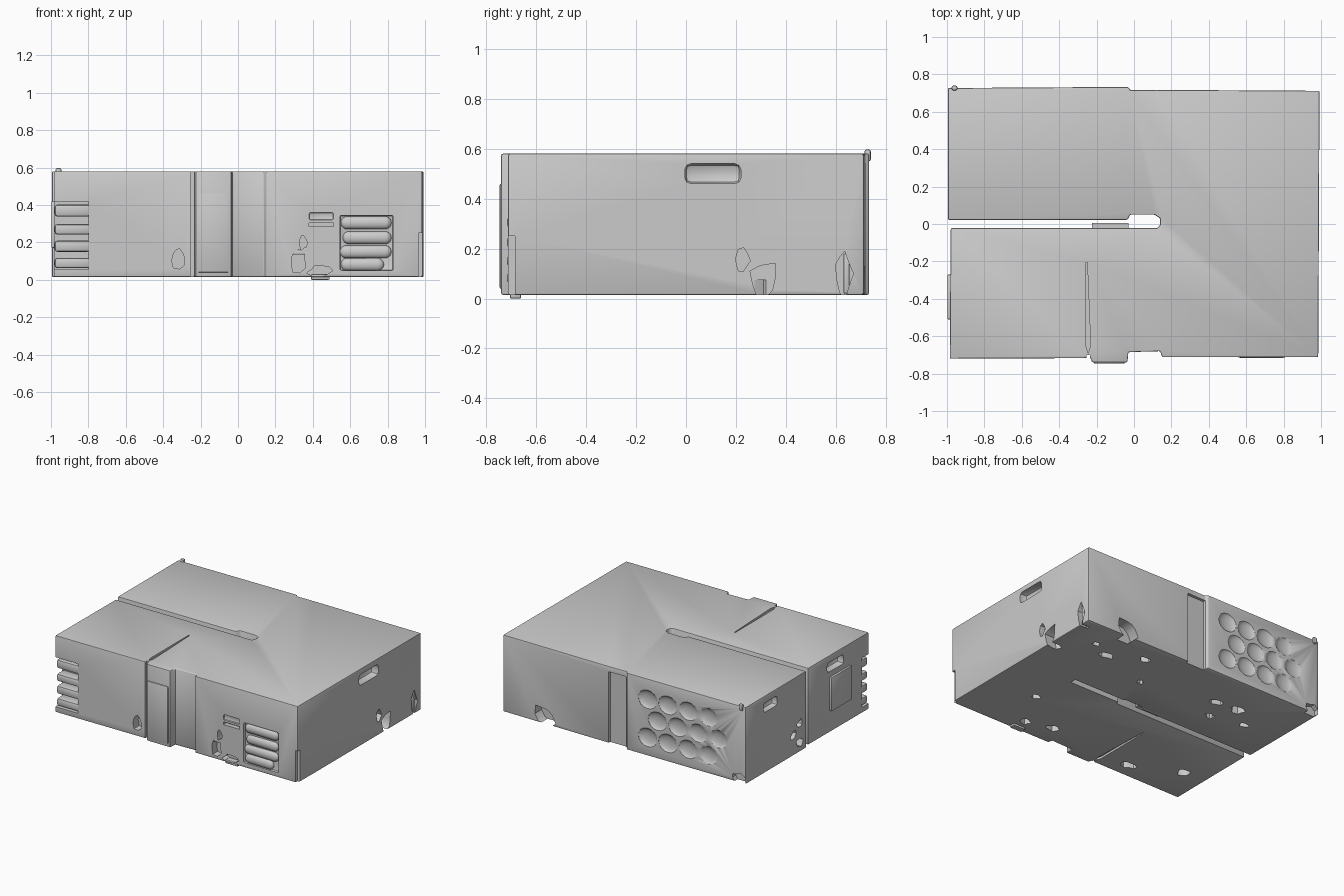
import bpy, bmesh, math, random
from mathutils import Matrix

if "Cube" in bpy.data.objects:
    bpy.data.objects.remove(bpy.data.objects["Cube"])

random.seed(4)
scene = bpy.context.scene
cutters = bpy.data.collections.new("cutters")
scene.collection.children.link(cutters)


def make_object(name, bm, coll=None):
    bmesh.ops.recalc_face_normals(bm, faces=bm.faces)
    me = bpy.data.meshes.new(name)
    bm.to_mesh(me)
    bm.free()
    ob = bpy.data.objects.new(name, me)
    (coll or scene.collection).objects.link(ob)
    ob.hide_render = coll is not None
    return ob


def extruded(name, pts, z0, z1, bevel=0, coll=None):
    bm = bmesh.new()
    face = bm.faces.new([bm.verts.new((x, y, z0)) for x, y in pts])
    ext = bmesh.ops.extrude_face_region(bm, geom=[face])
    for v in ext["geom"]:
        if isinstance(v, bmesh.types.BMVert):
            v.co.z = z1
    if bevel:
        bmesh.ops.bevel(bm, geom=bm.edges[:], offset=bevel, segments=2,
                        profile=0.5, affect='EDGES')
    return make_object(name, bm, coll)


def box(name, x, y, z, bevel=0, coll=None):
    pts = [(x[0], y[0]), (x[1], y[0]), (x[1], y[1]), (x[0], y[1])]
    return extruded(name, pts, z[0], z[1], bevel, coll)


def cut(x, y, z, bevel=0):
    return box("cutter", x, y, z, bevel, cutters)


def ragged_cut(centre, radius, axis, depth):
    # irregular broken hole sunk along the given axis
    bm = bmesh.new()
    n = 9
    ring = []
    for i in range(n):
        a = 2 * math.pi * i / n
        r = random.uniform(0.6, 1.15)
        u, w = radius[0] * r * math.cos(a), radius[1] * r * math.sin(a)
        off = {'x': (-depth, u, w), 'y': (u, -depth, w), 'z': (u, w, -depth)}[axis]
        ring.append(bm.verts.new([c + o for c, o in zip(centre, off)]))
    face = bm.faces.new(ring)
    k = 'xyz'.index(axis)
    for v in bmesh.ops.extrude_face_region(bm, geom=[face])["geom"]:
        if isinstance(v, bmesh.types.BMVert):
            v.co[k] += 2 * depth
    make_object("broken_hole_cutter", bm, cutters)


def capsule(name, x0, x1, y, z, r, ry):
    # horizontal rounded bar
    bm = bmesh.new()
    bmesh.ops.create_uvsphere(bm, u_segments=16, v_segments=10, radius=1)
    for v in bm.verts:
        c = v.co.copy()
        v.co = ((x0 + r if c.z < 0 else x1 - r) + c.z * r, y + c.x * ry, z + c.y * r)
    return make_object(name, bm)


# main slab outline: slotted from the left, stepped at front and back
outline = [(-0.985, -0.72), (-0.23, -0.717), (-0.225, -0.74), (-0.035, -0.74),
           (-0.03, -0.685), (0.14, -0.68), (0.15, -0.712), (0.985, -0.712),
           (0.992, 0.712), (0.12, 0.717), (-0.02, 0.715), (-0.03, 0.733),
           (-0.995, 0.727), (-0.995, 0.022), (-0.035, 0.022), (-0.02, 0.05),
           (0.11, 0.05), (0.14, 0.03), (0.14, -0.005), (0.125, -0.022),
           (-0.98, -0.022)]
body = extruded("main_body", outline, 0.015, 0.58, 0.007)

# handle pockets
cut((0.93, 1.1), (-0.005, 0.22), (0.46, 0.54), 0.025)
cut((-1.1, -0.95), (0.36, 0.52), (0.46, 0.53), 0.02)
cut((-1.1, -0.93), (-0.43, -0.24), (0.46, 0.53), 0.02)

# grooves on front, top and underside
cut((-0.255, -0.234), (-0.8, -0.70), (-0.1, 0.7))
for z in ((0.565, 0.7), (-0.1, 0.03)):
    extruded("groove_cutter", [(-0.257, -0.205), (-0.258, -0.65), (-0.245, -0.69),
                               (-0.232, -0.65), (-0.25, -0.205)], z[0], z[1], 0, cutters)

# back channel and underside channel
cut((-0.02, 0.13), (0.695, 0.8), (-0.1, 0.54))
cut((-0.04, 0.55), (0.0, 0.045), (-0.1, 0.09))

# notched corner with its bars left standing, grille recess and ledge slot
cut((-1.1, -0.80), (-0.85, -0.64), (0.055, 0.42))
cut((0.545, 0.83), (-0.8, -0.693), (0.05, 0.345), 0.01)
cut((0.38, 0.51), (-0.8, -0.68), (0.285, 0.305))
cut((0.38, 0.51), (-0.8, -0.70), (0.32, 0.36), 0.008)

# broken holes on the walls
for x, z, r, h in ((-0.32, 0.12, 0.045, 0.06), (0.32, 0.11, 0.05, 0.07),
                   (0.35, 0.2, 0.02, 0.045), (0.44, 0.05, 0.07, 0.035)):
    ragged_cut((x, -0.715, z), (r, h), 'y', 0.06)
cut((0.965, 1.1), (-0.8, -0.685), (-0.1, 0.25))
ragged_cut((0.99, 0.225, 0.15), (0.03, 0.05), 'x', 0.04)
ragged_cut((0.99, 0.31, 0.08), (0.06, 0.09), 'x', 0.08)
ragged_cut((0.99, 0.63, 0.1), (0.035, 0.11), 'x', 0.06)
ragged_cut((0.65, 0.715, 0.07), (0.09, 0.09), 'y', 0.08)
ragged_cut((-0.93, 0.73, 0.04), (0.06, 0.05), 'y', 0.04)
for y, z in ((0.1, 0.08), (0.17, 0.16), (0.1, 0.22)):
    ragged_cut((-0.99, y, z), (0.04, 0.035), 'x', 0.06)

# broken holes on the underside
for x, y, r in ((0.6, 0.43, 0.06), (0.93, 0.3, 0.05), (0.36, 0.55, 0.05),
                (0.75, 0.5, 0.03), (-0.36, 0.42, 0.05), (-0.54, 0.43, 0.06),
                (-0.45, 0.25, 0.04), (-0.7, 0.3, 0.04), (0.25, -0.55, 0.05),
                (0.6, -0.3, 0.04), (-0.46, -0.6, 0.06), (-0.8, -0.44, 0.06),
                (0.2, 0.3, 0.03), (0.45, -0.6, 0.05)):
    ragged_cut((x, y, 0.015), (r, r * 0.7), 'z', 0.06)

# honeycomb of shallow dimples on the back
for row in range(3):
    for i in range(4):
        bm = bmesh.new()
        bmesh.ops.create_uvsphere(
            bm, u_segments=14, v_segments=8, radius=0.078,
            matrix=Matrix.Translation((-0.2 - 0.165 * i - 0.08 * (row % 2), 0.735,
                                       0.15 + 0.14 * row)) @ Matrix.Diagonal((1, 0.3, 0.88, 1)))
        make_object("dimple_cutter", bm, cutters)

# cut everything, bake the result and discard the cutters
mod = body.modifiers.new("cuts", 'BOOLEAN')
mod.operand_type = 'COLLECTION'
mod.collection = cutters
mod.operation = 'DIFFERENCE'
mod.solver = 'EXACT'
deps = bpy.context.evaluated_depsgraph_get()
baked = bpy.data.meshes.new_from_object(body.evaluated_get(deps))
body.modifiers.clear()
body.data = baked
for ob in list(cutters.objects):
    bpy.data.objects.remove(ob)
bpy.data.collections.remove(cutters)

# corner bars
for z, h in ((0.37, 0.032), (0.27, 0.028), (0.18, 0.03), (0.09, 0.028)):
    box("corner_bar", (-0.98, -0.79), (-0.715, -0.63), (z - h, z + h), 0.014)

# rounded grille bars
for x0, x1, z in ((0.55, 0.82, 0.305), (0.56, 0.82, 0.225), (0.545, 0.82, 0.15),
                  (0.55, 0.78, 0.082)):
    capsule("grille_bar", x0, x1, -0.695, z, 0.034, 0.022)

# spacer in the slot, side panel, raised pad on the front block, debris
box("slot_spacer", (-0.225, -0.03), (-0.03, 0.005), (0.05, 0.45))
box("side_panel", (-0.998, -0.96), (-0.51, -0.27), (0.17, 0.42), 0.006)
box("front_pad", (-0.215, -0.05), (-0.746, -0.70), (0.04, 0.46), 0.005)
box("bent_strip", (0.29, 0.38), (-0.705, -0.66), (0.135, 0.16), 0.006)
box("bent_strip", (0.39, 0.49), (-0.705, -0.66), (0.0, 0.03), 0.006)
box("loose_post", (0.93, 0.985), (0.63, 0.655), (0.02, 0.18), 0.006)
box("corner_nub", (-0.975, -0.945), (0.715, 0.74), (0.55, 0.597), 0.008)

# smooth shading with kept creases
for ob in scene.objects:
    ob.select_set(True)
bpy.context.view_layer.objects.active = body
bpy.ops.object.shade_smooth_by_angle(angle=math.radians(35))
